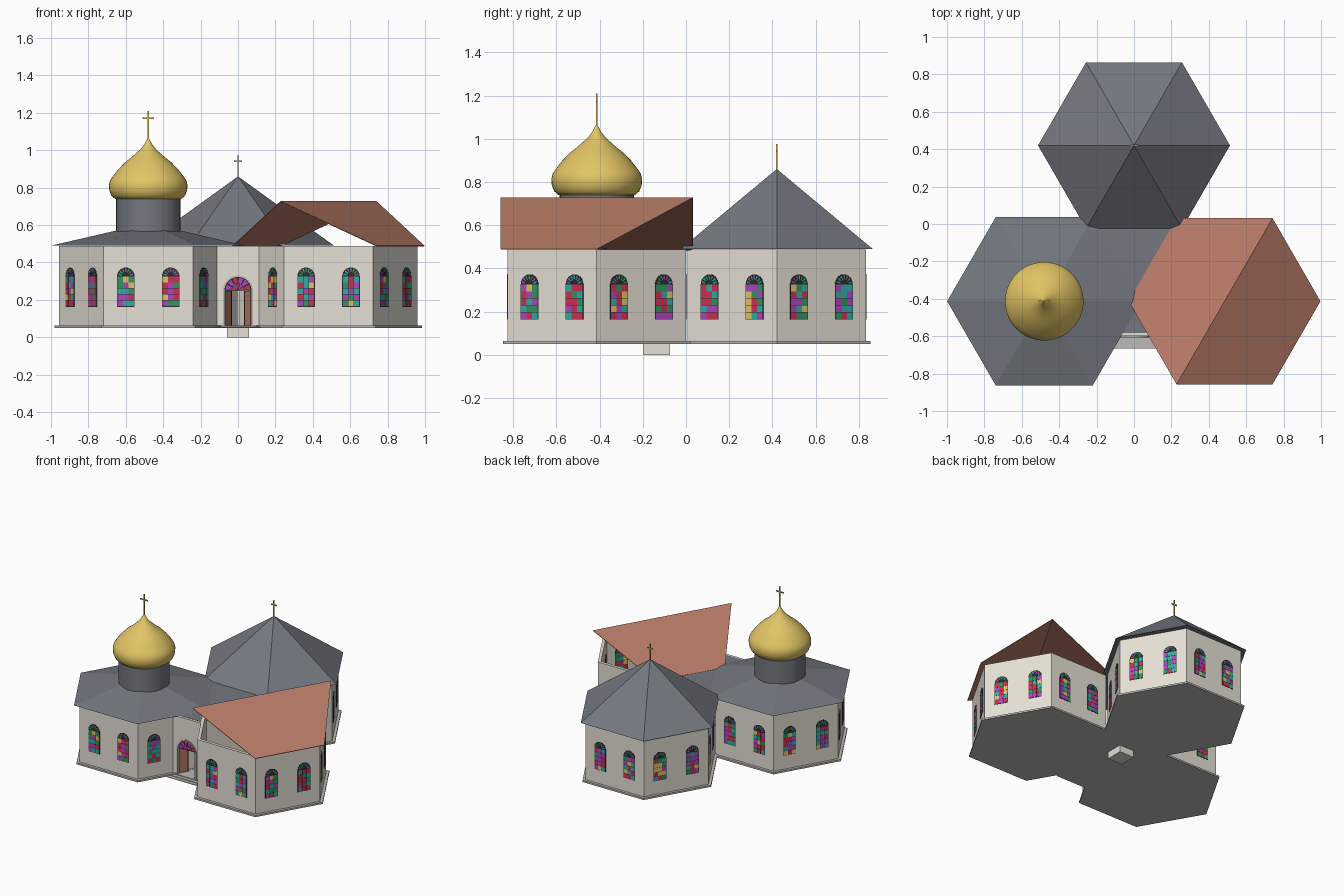
import bpy, bmesh, math, random
from mathutils import Matrix, Vector

if "Cube" in bpy.data.objects:
    bpy.data.objects.remove(bpy.data.objects["Cube"])

random.seed(7)
COLOURS = {
    "cream_wall": (0.79, 0.75, 0.67), "slate_roof": (0.172, 0.187, 0.215),
    "terracotta": (0.48, 0.20, 0.135), "gold": (0.76, 0.56, 0.13),
    "dark_lead": (0.025, 0.025, 0.025), "floor_grey": (0.50, 0.49, 0.48),
    "purple_glass": (0.42, 0.06, 0.52), "red_glass": (0.60, 0.03, 0.09),
    "teal_glass": (0.03, 0.42, 0.36), "green_glass": (0.03, 0.30, 0.11)}
MATS, IDX = [], {}
for n, c in COLOURS.items():
    m = bpy.data.materials.new(n)
    m.diffuse_color = (*c, 1)
    m.use_nodes = True
    m.node_tree.nodes["Principled BSDF"].inputs["Base Color"].default_value = m.diffuse_color
    IDX[n] = len(MATS)
    MATS.append(m)
GLASS = ["purple_glass", "red_glass", "teal_glass", "green_glass", "gold", "purple_glass", "teal_glass", "red_glass"]


def finish(bm, name, smooth=False):
    bmesh.ops.recalc_face_normals(bm, faces=bm.faces)
    me = bpy.data.meshes.new(name)
    bm.to_mesh(me)
    bm.free()
    for m in MATS:
        me.materials.append(m)
    ob = bpy.data.objects.new(name, me)
    bpy.context.collection.objects.link(ob)
    if smooth:
        bpy.ops.object.select_all(action='DESELECT')
        ob.select_set(True)
        bpy.context.view_layer.objects.active = ob
        bpy.ops.object.shade_smooth_by_angle(angle=math.radians(35))
    return ob


def prism(bm, pts, lo, hi, mat, frame=Matrix()):
    """Extrude a 2D outline from lo to hi along the frame's third axis."""
    a = [bm.verts.new(frame @ Vector((x, y, lo))) for x, y in pts]
    b = [bm.verts.new(frame @ Vector((x, y, hi))) for x, y in pts]
    k = len(pts)
    faces = [bm.faces.new(a[::-1]), bm.faces.new(b)]
    faces += [bm.faces.new((a[i], a[(i + 1) % k], b[(i + 1) % k], b[i])) for i in range(k)]
    for f in faces:
        f.material_index = IDX[mat]


def rect(x0, y0, x1, y1):
    return [(x0, y0), (x1, y0), (x1, y1), (x0, y1)]


def hexagon(c, r):
    return [(c[0] + r * math.cos(i * math.pi / 3), c[1] + r * math.sin(i * math.pi / 3)) for i in range(6)]


def arc(r, z, a0=0, a1=180, n=12):
    return [(r * math.cos(math.radians(a0 + (a1 - a0) * i / n)),
             z + r * math.sin(math.radians(a0 + (a1 - a0) * i / n))) for i in range(n + 1)]


def wall_frame(c, deg, dist, off=0):
    """Axes: along the wall, up, outward."""
    a = math.radians(deg)
    n, u = Vector((math.cos(a), math.sin(a), 0)), Vector((-math.sin(a), math.cos(a), 0))
    m = Matrix((u, Vector((0, 0, 1)), n)).transposed().to_4x4()
    m.translation = Vector((*c, 0)) + n * dist + u * off
    return m


def fan(bm, f, r0, r1, z, n, cols, gap=4):
    for i in range(n):
        a0, a1 = 180 * i / n + gap, 180 * (i + 1) / n - gap
        prism(bm, arc(r1, z, a0, a1, 3) + arc(r0, z, a1, a0, 3), 0, .003, cols(i), f)


def window(bm, f):
    # dark arched plate with coloured panes on it
    prism(bm, [(-.047, .163), (.047, .163)] + arc(.047, .326), -.002, .0015, "dark_lead", f)
    for r in range(5):
        for c in range(3):
            x, z = -.0435 + c * .0295, .166 + r * .032
            prism(bm, rect(x, z, x + .028, z + .0305), 0, .003, random.choice(GLASS), f)
    fan(bm, f, .02, .04, .328, 7, lambda i: random.choice(["teal_glass", "green_glass", "purple_glass"]), 6)


def cone_roof(name, c, r, z0, z1):
    bm = bmesh.new()
    base = [bm.verts.new((x, y, z0)) for x, y in hexagon(c, r)]
    tip = bm.verts.new((*c, z1))
    bm.faces.new(base)
    for i in range(6):
        bm.faces.new((base[i], base[(i + 1) % 6], tip))
    for f in bm.faces:
        f.material_index = IDX["slate_roof"]
    finish(bm, name)


def lathe(name, c, prof, mat, seg=40):
    bm = bmesh.new()
    rings = [[bm.verts.new((c[0] + r * math.cos(2 * math.pi * i / seg),
                            c[1] + r * math.sin(2 * math.pi * i / seg), z)) for i in range(seg)] for r, z in prof]
    for p, q in zip(rings, rings[1:]):
        for i in range(seg):
            bm.faces.new((p[i], p[(i + 1) % seg], q[(i + 1) % seg], q[i]))
    bm.faces.new(rings[0])
    bm.faces.new(rings[-1])
    for f in bm.faces:
        f.material_index = IDX[mat]
    finish(bm, name, True)


def cross(name, c, z0, z1, zbar, w):
    bm = bmesh.new()
    prism(bm, rect(c[0] - .004, c[1] - .004, c[0] + .004, c[1] + .004), z0, z1, "gold")
    prism(bm, rect(c[0] - w, c[1] - .004, c[0] + w, c[1] + .004), zbar - .004, zbar + .004, "gold")
    finish(bm, name)


# three hexagonal halls: centre, inner wall without windows, entry wall with one window
R, ROOF_R, TOP = .477, .513, .49
AP = R * math.cos(math.pi / 6)
L, RT, B = (-.48, -.413), (.484, -.413), (0, .42)
halls = {"left_hall": (L, 30, 330, -.12), "right_hall": (RT, 150, 210, .12), "back_hall": (B, 270, None, 0)}
for name, (c, inner, entry, eoff) in halls.items():
    bm = bmesh.new()
    o, n = hexagon(c, R), hexagon(c, R - .025)
    for i in range(6):
        j = (i + 1) % 6
        prism(bm, [o[i], o[j], n[j], n[i]], .06, TOP - .003, "cream_wall")
    finish(bm, name + "_walls")
    bm = bmesh.new()
    for deg in range(30, 390, 60):
        if deg == inner:
            continue
        for off in ([eoff] if deg == entry else [-.12, .12]):
            window(bm, wall_frame(c, deg, AP, off))
            window(bm, wall_frame(c, deg + 180, -(AP - .0217), -off))
    finish(bm, name + "_windows")

# grey floor slab, and the block beneath it
bm = bmesh.new()
for c in (L, RT, B):
    prism(bm, hexagon(c, .5), .05, .063, "floor_grey")
prism(bm, [(-.25, .01), (0, -.42), (.25, .01)], .05, .0625, "floor_grey")
prism(bm, [(0, -.4), (-.115, -.61), (.115, -.61)], .05, .0625, "floor_grey")
finish(bm, "floor_slab")
bm = bmesh.new()
prism(bm, rect(-.06, -.2, .06, -.075), 0, .05, "cream_wall")
finish(bm, "foundation_block")

# shallow entry steps
bm = bmesh.new()
for i, y in enumerate((-.665, -.638, -.612)):
    prism(bm, rect(-.12, y, .12, -.58), .05, .054 + i * .004, "floor_grey")
finish(bm, "entry_steps")

# flat roof joining the halls
bm = bmesh.new()
prism(bm, [(-.25, .02), (0, -.42), (.25, .02)], .48, .4885, "slate_roof")
prism(bm, [(0, -.4), (-.105, -.583), (.105, -.583)], .48, .4885, "slate_roof")
finish(bm, "link_roof")

# entry wall with arched doorway
F = wall_frame((0, 0), 270, .6)
bm = bmesh.new()
prism(bm, [(-.112, .06), (-.07, .06)] + arc(.07, .25)[::-1] + [(.07, .06), (.112, .06), (.112, .487), (-.112, .487)],
      -.018, 0, "cream_wall", F)
prism(bm, [(-.08, .06), (-.07, .06)] + arc(.07, .25)[::-1] + [(.07, .06), (.08, .06)] + arc(.08, .25),
      0, .006, "floor_grey", F)
finish(bm, "entry_wall")
bm = bmesh.new()
G = wall_frame((0, 0), 270, .588)
prism(bm, arc(.07, .25), -.004, .0015, "dark_lead", G)
fan(bm, G, .036, .066, .252, 6, lambda i: "purple_glass" if i % 3 else "red_glass")
fan(bm, G, .008, .033, .252, 5, lambda i: "red_glass" if i % 2 == 0 else "purple_glass")
finish(bm, "entry_fanlight")

# door leaves standing open, with dark edges
bm = bmesh.new()
for s in (-1, 1):
    d = Matrix.Translation((s * .068, -.59, 0)) @ Matrix.Rotation(-s * math.radians(60), 4, 'Z')
    prism(bm, rect(0, 0, -s * .062, .007), .064, .248, "terracotta", d)
    prism(bm, rect(-s * .062, -.001, -s * .068, .008), .064, .248, "dark_lead", d)
finish(bm, "door_leaves")

# roofs of the left and back halls
cone_roof("left_roof", L, ROOF_R + .006, TOP, .61)
cone_roof("back_roof", B, ROOF_R, TOP, .86)

# folded open roof of the right hall: ridge runs corner to corner
bm = bmesh.new()
v = [bm.verts.new((x, y, .728 if i in (1, 4) else TOP)) for i, (x, y) in enumerate(hexagon(RT, ROOF_R))]
for f in (bm.faces.new((v[1], v[2], v[3], v[4])), bm.faces.new((v[4], v[5], v[0], v[1]))):
    f.material_index = IDX["terracotta"]
ob = finish(bm, "right_folded_roof")
mod = ob.modifiers.new("thickness", 'SOLIDIFY')
mod.thickness, mod.offset = .004, -1

# drum, onion dome and crosses
lathe("dome_drum", L, [(.172, .53), (.172, .742)], "slate_roof")
lathe("onion_dome", L, [(.155, .735), (.178, .74), (.197, .757), (.208, .785), (.21, .815), (.204, .838), (.188, .862),
                        (.16, .898), (.123, .936), (.092, .96), (.066, .983), (.042, 1.005), (.022, 1.03),
                        (.003, 1.065)], "gold", 48)
cross("dome_cross", L, 1.05, 1.21, 1.17, .03)
cross("back_cross", B, .85, .975, .942, .021)
